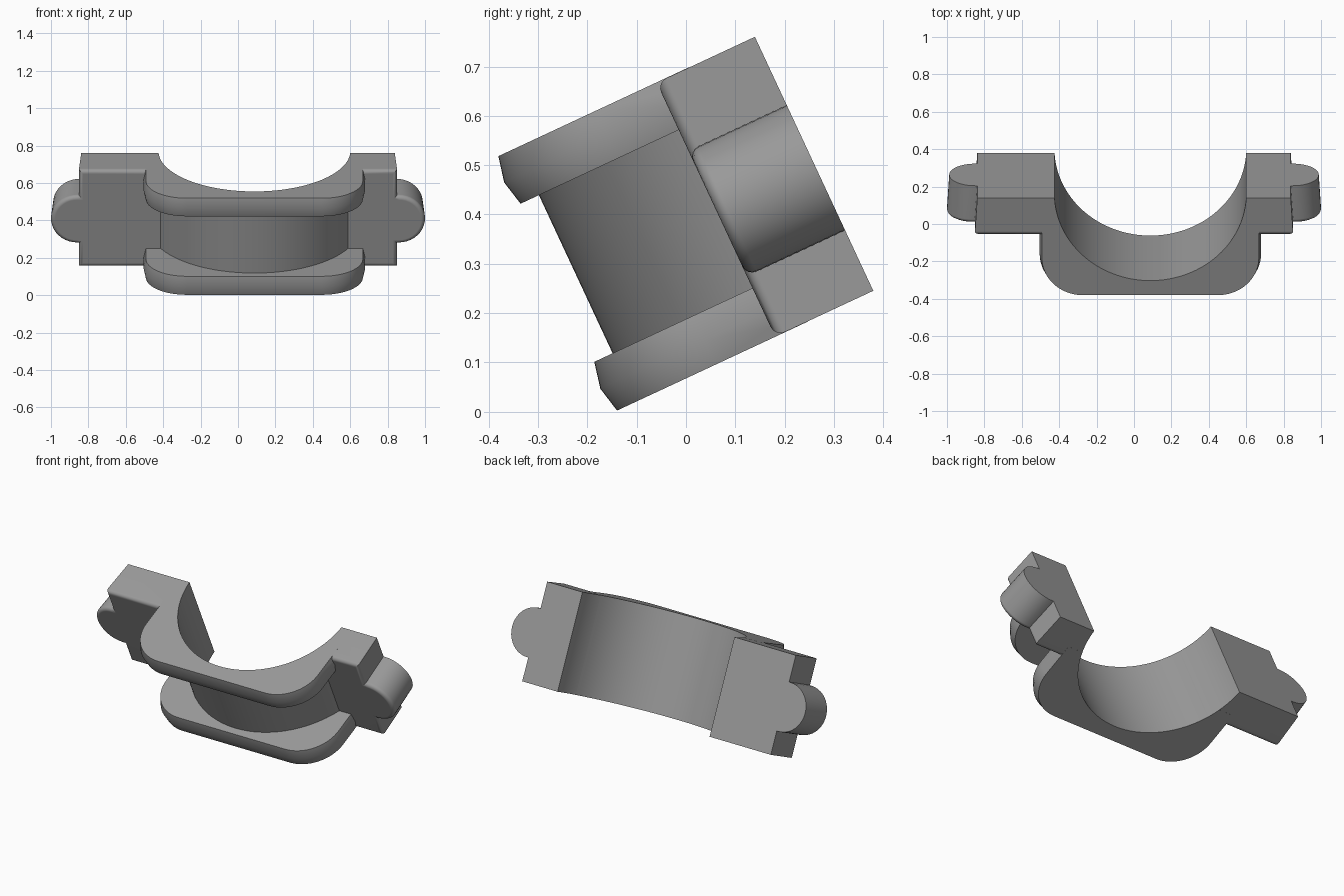
import bpy, bmesh
from math import cos, sin, pi, radians
from mathutils import Matrix

if "Cube" in bpy.data.objects:
    bpy.data.objects.remove(bpy.data.objects["Cube"])

# Local frame: x across, y = depth (split face at 0.448), z = along the bore; tilted 25 degrees at the end
CX, CY, BORE, SHELL = 0.0875, 0.473, 0.513, 0.558
W0, W1 = 0.0614, 0.630


def arc(cx, cy, r, a0, a1, n):
    return [(cx + r * cos(a0 + (a1 - a0) * i / n), cy + r * sin(a0 + (a1 - a0) * i / n))
            for i in range(n + 1)]


def loft(name, rings):
    """Solid through a list of equal-length 3D rings, capped at both ends."""
    bm = bmesh.new()
    vs = [[bm.verts.new(p) for p in ring] for ring in rings]
    for a, b in zip(vs, vs[1:]):
        for i in range(len(a)):
            j = (i + 1) % len(a)
            bm.faces.new((a[i], a[j], b[j], b[i]))
    bm.faces.new(vs[0])
    bm.faces.new(vs[-1])
    bmesh.ops.recalc_face_normals(bm, faces=bm.faces)
    me = bpy.data.meshes.new(name)
    bm.to_mesh(me)
    bm.free()
    ob = bpy.data.objects.new(name, me)
    bpy.context.collection.objects.link(ob)
    return ob


def combine(target, other, op):
    mod = target.modifiers.new(op, 'BOOLEAN')
    mod.operation, mod.object, mod.solver = op, other, 'EXACT'
    bpy.context.view_layer.objects.active = target
    bpy.ops.object.modifier_apply(modifier=mod.name)
    bpy.data.objects.remove(other)


# Mounting ears: block with a round lug on each end, eased front edge and slight draft
def ear_ring(y, half_x, d):
    zc, zt, h, r = (W0 + W1) / 2, 0.337, (W1 - W0) / 2 - d, 0.14 - d
    hx = half_x - d
    tip = arc(half_x + 0.01, zt, r, -pi / 2, pi / 2, 20)
    right = [(hx, zc - h), (hx, zt - r)] + tip + [(hx, zt + r), (hx, zc + h)]
    left = [(-x, z) for x, z in reversed(right)]
    return [(x, y, z) for x, z in right + left]


EASE = 0.022
front = [ear_ring(0.228 + EASE * (1 - cos(t)), 0.85, EASE * (1 - sin(t)))
         for t in (i * pi / 8 for i in range(5))]
cap = loft("bearing_cap", front + [ear_ring(0.448, 0.838, 0.0)])


# Two flanges: rounded U outlines with a crowned rim
def flange_ring(z, out):
    r, hw, bottom = 0.22 + out, 0.58 + out, -0.126
    yc, xo = bottom + 0.22, 0.58 - 0.22
    pts = [(CX - hw, 0.30)] + arc(CX - xo, yc, r, pi, 1.5 * pi, 16)
    pts += arc(CX + xo, yc, r, 1.5 * pi, 2 * pi, 16) + [(CX + hw, 0.30)]
    return [(x, y, z) for x, y in pts]


for name, a, b in (("lower_flange", W0 - 0.0005, 0.170), ("upper_flange", 0.524, W1 + 0.0005)):
    combine(cap, loft(name, [flange_ring(a, 0), flange_ring((a + b) / 2, 0.012),
                             flange_ring(b, 0)]), 'UNION')

# Thin curved shell between the flanges
shell = arc(CX, CY, SHELL, pi + 0.22, 2 * pi - 0.22, 64)
combine(cap, loft("shell", [[(x, y, z) for x, y in shell] for z in (0.12, 0.58)]), 'UNION')

# Bore
bore = arc(CX, CY, BORE, 0, 2 * pi, 128)[:-1]
cutter = loft("bore_cutter", [[(x, y, z) for x, y in bore] for z in (-0.2, 0.9)])
cutter.hide_render = True
combine(cap, cutter, 'DIFFERENCE')

# Dark grey metal
metal = bpy.data.materials.new("dark_metal")
metal.diffuse_color = (0.32, 0.32, 0.32, 1)
metal.use_nodes = True
metal.node_tree.nodes["Principled BSDF"].inputs["Base Color"].default_value = metal.diffuse_color
cap.data.materials.clear()
cap.data.materials.append(metal)

# Tilt into place, smooth the curves and keep the large faces flat
cap.data.transform(Matrix.Rotation(radians(25), 4, 'X'))
bpy.ops.object.select_all(action='DESELECT')
cap.select_set(True)
bpy.context.view_layer.objects.active = cap
bpy.ops.object.shade_smooth_by_angle(angle=radians(30))
flat = cap.modifiers.new("flat_faces", 'WEIGHTED_NORMAL')
flat.keep_sharp = True
